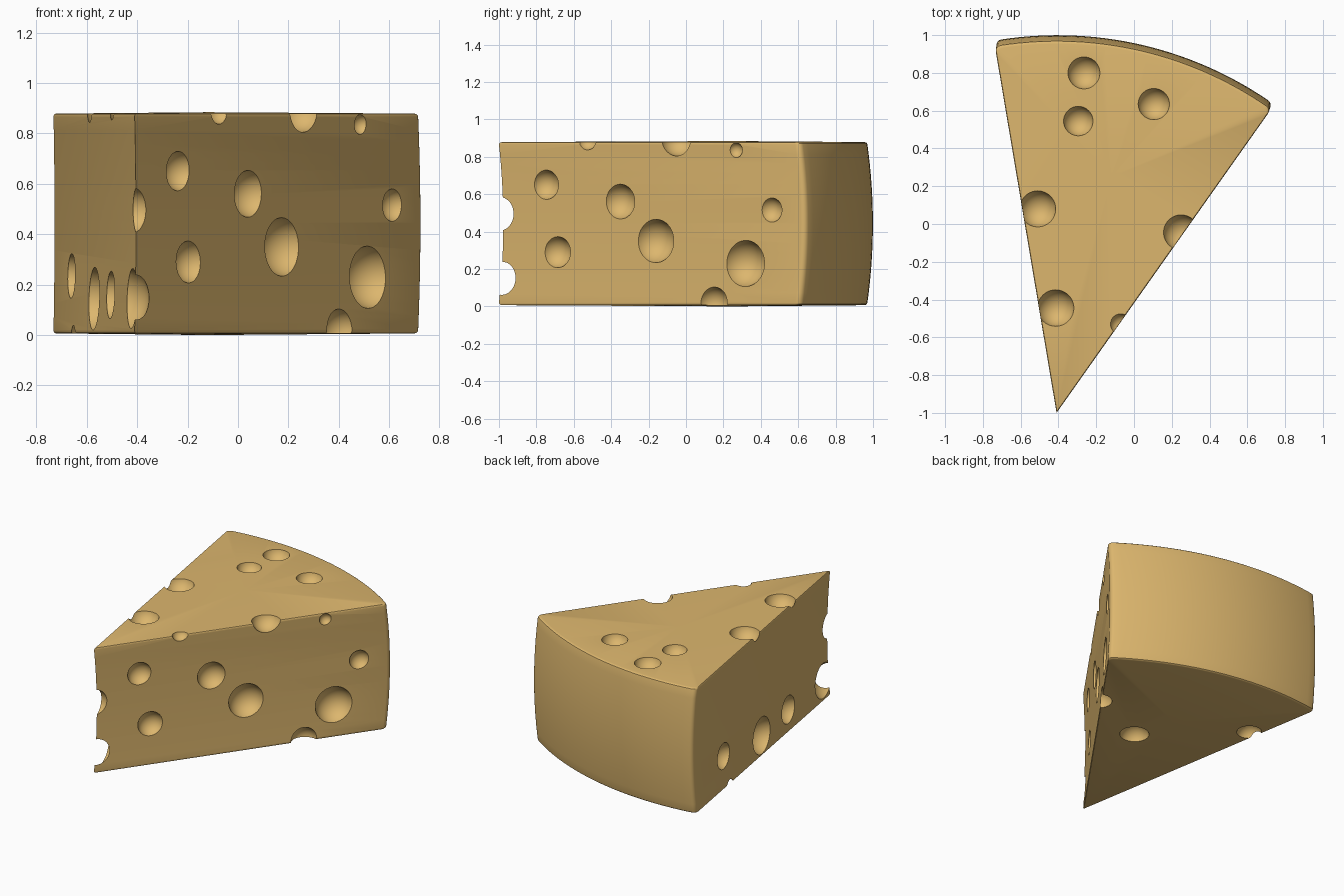
import bpy, bmesh, math
from mathutils import Vector, Matrix

if "Cube" in bpy.data.objects:
    bpy.data.objects.remove(bpy.data.objects["Cube"])

APEX = Vector((-0.41, -1.0))
A_R, A_L = math.radians(54.75), math.radians(99.55)   # directions of the two cut sides
MID, HALF = (A_R + A_L) / 2, (A_L - A_R) / 2

mat = bpy.data.materials.new("cheese_yellow")
mat.diffuse_color = (0.72, 0.47, 0.155, 1)
mat.use_nodes = True
mat.node_tree.nodes["Principled BSDF"].inputs["Base Color"].default_value = mat.diffuse_color


def outline(inset, radius):
    """Wedge outline: tip, rounded rear corners, curved rind."""
    shift = inset / math.sin(HALF)
    tip = APEX + Vector((math.cos(MID), math.sin(MID))) * shift
    r, c = radius - shift, 0.03
    polar = []
    for k in range(5):
        p = k / 4 * math.pi / 2
        polar.append((r - c + c * math.sin(p), c / r * (1 - math.cos(p))))
    pts = [(rr, A_R + a) for rr, a in polar]
    a0, a1 = A_R + c / r, A_L - c / r
    pts += [(r, a0 + (a1 - a0) * k / 32) for k in range(1, 32)]
    pts += [(rr, A_L - a) for rr, a in reversed(polar)]
    return [tip] + [tip + Vector((math.cos(a), math.sin(a))) * rr for rr, a in pts]


# levels: slightly hollow sides, bulging rind, softly rounded rims
levels = []
for k in range(17):
    t = k / 8 - 1
    levels.append((0.4425 + 0.423 * t, 0.009 * (1 - t * t), 2.0 - 0.03 * t * t))
for k in range(1, 4):
    p = k / 3 * math.pi / 2
    dz, ins, dr = 0.013 * math.sin(p), 0.007 * (1 - math.cos(p)), 0.016 * (1 - math.cos(p))
    levels.append((0.8655 + dz, ins, 1.97 - dr))
    levels.insert(0, (0.0195 - dz, ins, 1.97 - dr))

# cheese body
bm = bmesh.new()
rings = [[bm.verts.new((p.x, p.y, z)) for p in outline(i, r)] for z, i, r in levels]
n = len(rings[0])
for lo, hi in zip(rings, rings[1:]):
    for j in range(n):
        bm.faces.new((lo[j], lo[(j + 1) % n], hi[(j + 1) % n], hi[j]))
for ring, z in ((rings[0], 0.0), (rings[-1], 0.884)):
    mid = bm.verts.new((-0.12, 0.25, z))
    for j in range(n):
        bm.faces.new((ring[j], ring[(j + 1) % n], mid))
bmesh.ops.recalc_face_normals(bm, faces=bm.faces)
me = bpy.data.meshes.new("cheese_wedge")
bm.to_mesh(me)
bm.free()
me.materials.append(mat)
cheese = bpy.data.objects.new("cheese_wedge", me)
bpy.context.collection.objects.link(cheese)

# hole spheres: (centre, radius)
holes = []


def add_hole(point, normal, r):
    holes.append((Vector(point) + Vector(normal) * 0.2 * r, r * 1.02))


n_r = (math.sin(A_R), -math.cos(A_R), 0)
n_l = (-math.sin(A_L), math.cos(A_L), 0)
# right side: y, z, radius
for y, z, r in ((-0.75, 0.65, 0.08), (-0.69, 0.29, 0.085), (-0.355, 0.56, 0.095),
                (-0.165, 0.35, 0.118), (0.315, 0.23, 0.125), (0.455, 0.515, 0.067),
                (0.15, 0.018, 0.086), (0.268, 0.835, 0.04)):
    add_hole((-0.41 + (y + 1) / math.tan(A_R), y, z), n_r, r)
# left side
for y, z, r in ((-0.018, 0.145, 0.125), (-0.405, 0.16, 0.095), (0.53, 0.235, 0.09)):
    add_hole((-0.41 + (y + 1) / math.tan(A_L), y, z), n_l, r)
# top
for x, y, r in ((-0.265, 0.80, 0.085), (-0.295, 0.545, 0.078), (0.105, 0.635, 0.083),
                (-0.51, 0.08, 0.096), (-0.415, -0.445, 0.097), (0.25, -0.045, 0.094),
                (-0.07, -0.53, 0.055)):
    add_hole((x, y, 0.881), (0, 0, 1), r)
# underside
for x, y, r in ((-0.033, -0.036, 0.095), (-0.588, 0.46, 0.082)):
    add_hole((x, y, 0.003), (0, 0, -1), r)
# bites in the tip edge
holes.append((Vector((-0.41, -1.0, 0.495)), 0.09))
holes.append((Vector((-0.49, -0.923, 0.147)), 0.138))

bm = bmesh.new()
for c, r in holes:
    bmesh.ops.create_icosphere(bm, subdivisions=4, radius=r, matrix=Matrix.Translation(c))
cm = bpy.data.meshes.new("hole_cutter")
bm.to_mesh(cm)
bm.free()
cm.materials.append(mat)
cutter = bpy.data.objects.new("hole_cutter", cm)
cutter.hide_render = True
bpy.context.collection.objects.link(cutter)

# cut the holes, then smooth
mod = cheese.modifiers.new("holes", 'BOOLEAN')
mod.operation = 'DIFFERENCE'
mod.solver = 'EXACT'
mod.object = cutter
bpy.context.view_layer.objects.active = cheese
cheese.select_set(True)
bpy.ops.object.modifier_apply(modifier=mod.name)
bpy.data.objects.remove(cutter)
bpy.ops.object.shade_smooth_by_angle(angle=math.radians(32))
